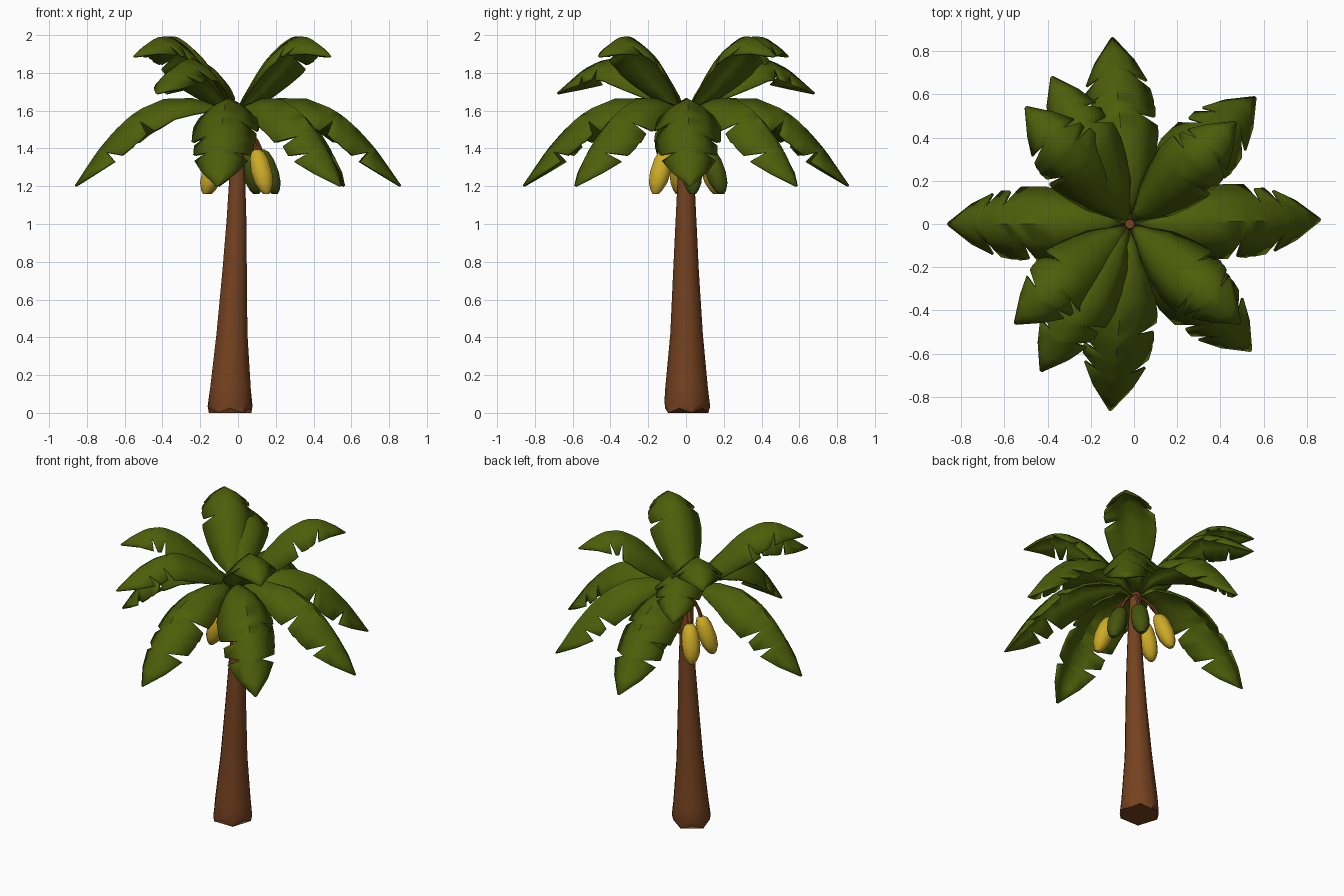
import bpy, bmesh, math
from mathutils import Vector

if "Cube" in bpy.data.objects:
    bpy.data.objects.remove(bpy.data.objects["Cube"])


def material(name, col):
    m = bpy.data.materials.new(name)
    m.diffuse_color = (*col, 1)
    m.use_nodes = True
    m.node_tree.nodes["Principled BSDF"].inputs["Base Color"].default_value = m.diffuse_color
    return m


LEAF = material("leaf green", (0.077, 0.112, 0.003))
BARK = material("bark brown", (0.178, 0.054, 0.014))
RIPE = material("ripe yellow", (0.60, 0.40, 0.02))
UNRIPE = material("unripe green", (0.06, 0.09, 0.004))


def finish(name, bm, mat, angle):
    bmesh.ops.recalc_face_normals(bm, faces=bm.faces)
    me = bpy.data.meshes.new(name)
    bm.to_mesh(me)
    bm.free()
    ob = bpy.data.objects.new(name, me)
    bpy.context.collection.objects.link(ob)
    me.materials.append(mat)
    bpy.ops.object.select_all(action='DESELECT')
    ob.select_set(True)
    bpy.context.view_layer.objects.active = ob
    bpy.ops.object.shade_smooth_by_angle(angle=math.radians(angle))
    return ob


def tube(name, rings, mat, sides=8, ragged=0.0):
    """Closed tube through horizontal rings (x, y, z, radius)."""
    bm = bmesh.new()
    loops = []
    for k, (x, y, z, r) in enumerate(rings):
        loop = []
        for i in range(sides):
            a = math.tau * (i + 0.5) / sides
            wave = ragged if k < 2 and i % 2 else 0.0
            rr = r * (1 - 2.5 * wave)
            loop.append(bm.verts.new((x + rr * math.cos(a), y + rr * math.sin(a), z + wave)))
        loops.append(loop)
    for lo, hi in zip(loops, loops[1:]):
        for i in range(sides):
            j = (i + 1) % sides
            bm.faces.new((lo[i], lo[j], hi[j], hi[i]))
    bm.faces.new(loops[0][::-1])
    bm.faces.new(loops[-1])
    return finish(name, bm, mat, 50)


def spine_sampler(pts):
    """Smooth (radius, height) path, looked up by fraction of its length."""
    p = [Vector(q) for q in pts]
    p = [2 * p[0] - p[1]] + p + [2 * p[-1] - p[-2]]
    dense = []
    for a, b, c, d in zip(p, p[1:], p[2:], p[3:]):
        for k in range(12):
            t = k / 12
            dense.append(0.5 * (2 * b + (c - a) * t + (2 * a - 5 * b + 4 * c - d) * t * t
                                + (3 * b - a - 3 * c + d) * t ** 3))
    dense.append(p[-2])
    dist = [0.0]
    for a, b in zip(dense, dense[1:]):
        dist.append(dist[-1] + (b - a).length)

    def at(t):
        s = max(0.0, min(1.0, t)) * dist[-1]
        for i in range(len(dense) - 1):
            if s <= dist[i + 1] + 1e-9:
                f = (s - dist[i]) / (dist[i + 1] - dist[i])
                return dense[i].lerp(dense[i + 1], f), (dense[i + 1] - dense[i]).normalized()
    return at


# half widths of the two leaf sides along the spine, with torn notches
OUTLINE = [(0, .02, .02), (.1, .05, .05), (.22, .11, .115), (.36, .15, .15),
           (.48, .17, .168), (.53, .17, .168), (.545, .17, .08), (.58, .17, .16),
           (.65, .168, .165), (.665, .075, .16), (.70, .15, .16), (.765, .15, .15),
           (.785, .07, .06), (.815, .14, .14), (.91, .09, .09), (1, .004, .004)]
CENTRE = Vector((-0.02, 0, 0))


def leaf(name, tip, spine, width=1.0, flip=False):
    """Folded leaf blade arching from the crown to the tip."""
    out = Vector((tip[0], tip[1], 0)) - CENTRE
    reach = out.length
    out.normalize()
    side = Vector((-out.y, out.x, 0))
    at = spine_sampler([(r * reach, z) for r, z in spine])
    bm = bmesh.new()
    rows = []
    for t, wa, wb in OUTLINE:
        if flip:
            wa, wb = wb, wa
        row = []
        for sign, w, f in ((1, wa, 1), (1, wa, .5), (0, 0, 0), (-1, wb, .5), (-1, wb, 1)):
            w *= width * f
            p, tan = at(t - 0.25 * w)
            normal = Vector((-tan.y, tan.x))
            q = p - normal * (0.42 * w + 2.1 * w * w)
            row.append(bm.verts.new(CENTRE + out * q.x + side * (sign * w) + Vector((0, 0, q.y))))
        rows.append(row)
    for a, b in zip(rows, rows[1:]):
        for i in range(4):
            bm.faces.new((a[i], a[i + 1], b[i + 1], b[i]))
    ob = finish(name, bm, LEAF, 60)
    mod = ob.modifiers.new("thickness", 'SOLIDIFY')
    mod.thickness = 0.012
    mod.offset = 0


# leaf spines: (fraction of reach, height)
LOW = [(.03, 1.56), (.14, 1.635), (.39, 1.665), (.62, 1.585), (.82, 1.42), (1, 1.20)]
MID = [(.03, 1.58), (.22, 1.73), (.50, 1.865), (.75, 1.83), (1, 1.69)]
HIGH = [(.03, 1.58), (.2, 1.73), (.42, 1.90), (.64, 1.985), (.83, 1.965), (1, 1.885)]

low_tips = [(.86, .02), (-.86, 0), (-.10, .86), (-.11, -.86), (.56, .585), (.54, -.585)]
mid_tips = [(-.43, -.68), (-.38, .68)]
high_tips = [(.47, .47), (.49, -.46), (-.55, -.46), (-.50, .54)]
for label, tips, spine, width in (("low_leaf", low_tips, LOW, 1.0),
                                  ("mid_leaf", mid_tips, MID, 0.88),
                                  ("high_leaf", high_tips, HIGH, 0.92)):
    for i, tip in enumerate(tips):
        leaf(f"{label}_{i + 1}", tip, spine, width, i % 2 == 1)

# trunk: leaning, flared, ragged at the foot
tube("trunk", [(-.042, 0, 0, .118), (-.042, .003, .035, .125), (-.040, .003, .13, .113),
               (-.032, .003, .42, .086), (-.018, 0, .75, .068), (-.008, 0, 1.02, .055),
               (-.004, 0, 1.25, .044), (-.012, 0, 1.5, .038), (-.02, 0, 1.62, .022)],
     BARK, 10, 0.025)

# fruits hanging on short stems
FRUIT = [(0, .014), (.06, .036), (.22, .052), (.5, .06), (.75, .053), (.92, .034), (1, .018)]
for i, (x, y, mat) in enumerate([(.125, -.135, RIPE), (-.13, .135, RIPE), (-.135, -.03, RIPE),
                                 (.16, .03, UNRIPE), (.08, .155, UNRIPE)]):
    d = Vector((x, y)).normalized()
    rings = []
    for f, r in FRUIT:
        c = Vector((x, y)) + d * 0.07 * (f - 0.5)
        rings.append((c.x, c.y, 1.395 - 0.235 * f, r))
    tube(f"fruit_{i + 1}", rings[::-1], mat, 8)
    top = rings[0]
    tube(f"fruit_stem_{i + 1}",
         [(top[0], top[1], 1.38, .013), (top[0] * .8, top[1] * .8, 1.44, .012),
          (top[0] * .45, top[1] * .45, 1.50, .013), (-.01, 0, 1.55, .014)], BARK, 6)
